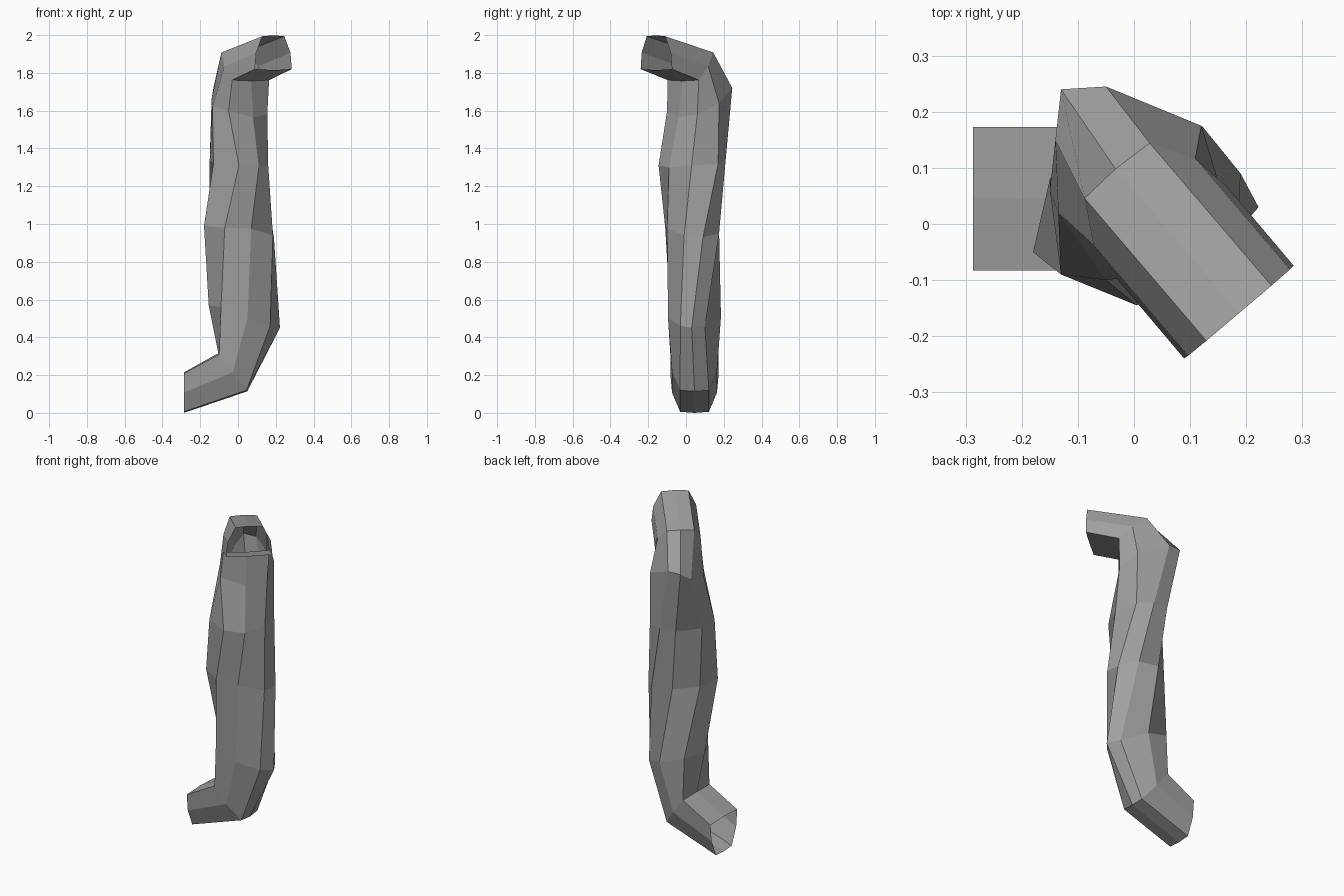
import bpy, bmesh
from mathutils import Vector

# D-shaped opening: (sideways offset, 0 = outer side of bend .. 1 = inner side)
PROFILE = [(0, 1.03), (-.128, 1), (-.119, .5), (-.076, 0),
           (0, -.03), (.076, 0), (.119, .5), (.128, 1)]


def end_ring(outer, inner, side, order):
    outer, inner, side = Vector(outer), Vector(inner), Vector(side)
    pts = [outer.lerp(inner, t) + side * s for s, t in PROFILE]
    return [pts[i] for i in order]


lower = list(range(8))
upper = [(2 - k) % 8 for k in range(8)]
side_up = (.763, .646, 0)

# Twisting upright part: four rings of eight points
trunk = [
    [(-.155, .04, .57), (-.09, -.085, .56), (.05, -.095, .50), (.17, -.03, .46),
     (.222, .03, .45), (.18, .10, .455), (.05, .185, .51), (-.10, .16, .56)],
    [(-.18, -.05, .99), (-.07, -.11, .98), (.07, -.10, .975), (.185, -.01, .94),
     (.19, .09, .93), (.11, .175, .95), (-.03, .175, .97), (-.15, .08, .98)],
    [(-.13, -.09, 1.32), (.005, -.145, 1.31), (.11, -.09, 1.30), (.16, .03, 1.31),
     (.125, .17, 1.32), (.03, .21, 1.34), (-.07, .20, 1.34), (-.15, .06, 1.33)],
    [(-.135, .02, 1.62), (-.05, -.10, 1.60), (.08, -.04, 1.565), (.155, .06, 1.58),
     (.12, .175, 1.64), (-.05, .245, 1.72), (-.13, .24, 1.72), (-.14, .15, 1.66)],
]

rings = ([end_ring((-.287, .045, .006), (-.287, .045, .208), (0, 1, 0), lower),
          end_ring((.045, .045, .12), (-.10, .045, .31), (0, 1, 0), lower)]
         + trunk +
         [end_ring((-.03, .095, 1.908), (.067, -.015, 1.762), side_up, upper),
          end_ring((.187, -.159, 1.994), (.187, -.157, 1.82), side_up, upper)])

# Loft the rings into one open-ended tube
bm = bmesh.new()
loops = [[bm.verts.new(p) for p in ring] for ring in rings]
for a, b in zip(loops, loops[1:]):
    for k in range(8):
        n = (k + 1) % 8
        bm.faces.new((a[k], a[n], b[n], b[k]))
bmesh.ops.recalc_face_normals(bm, faces=bm.faces)

mesh = bpy.data.meshes.new("bent_pipe")
bm.to_mesh(mesh)
bm.free()
grey = bpy.data.materials.new("mid grey")
grey.diffuse_color = (.35, .35, .35, 1)
mesh.materials.append(grey)
bpy.context.collection.objects.link(bpy.data.objects.new("bent_pipe", mesh))
